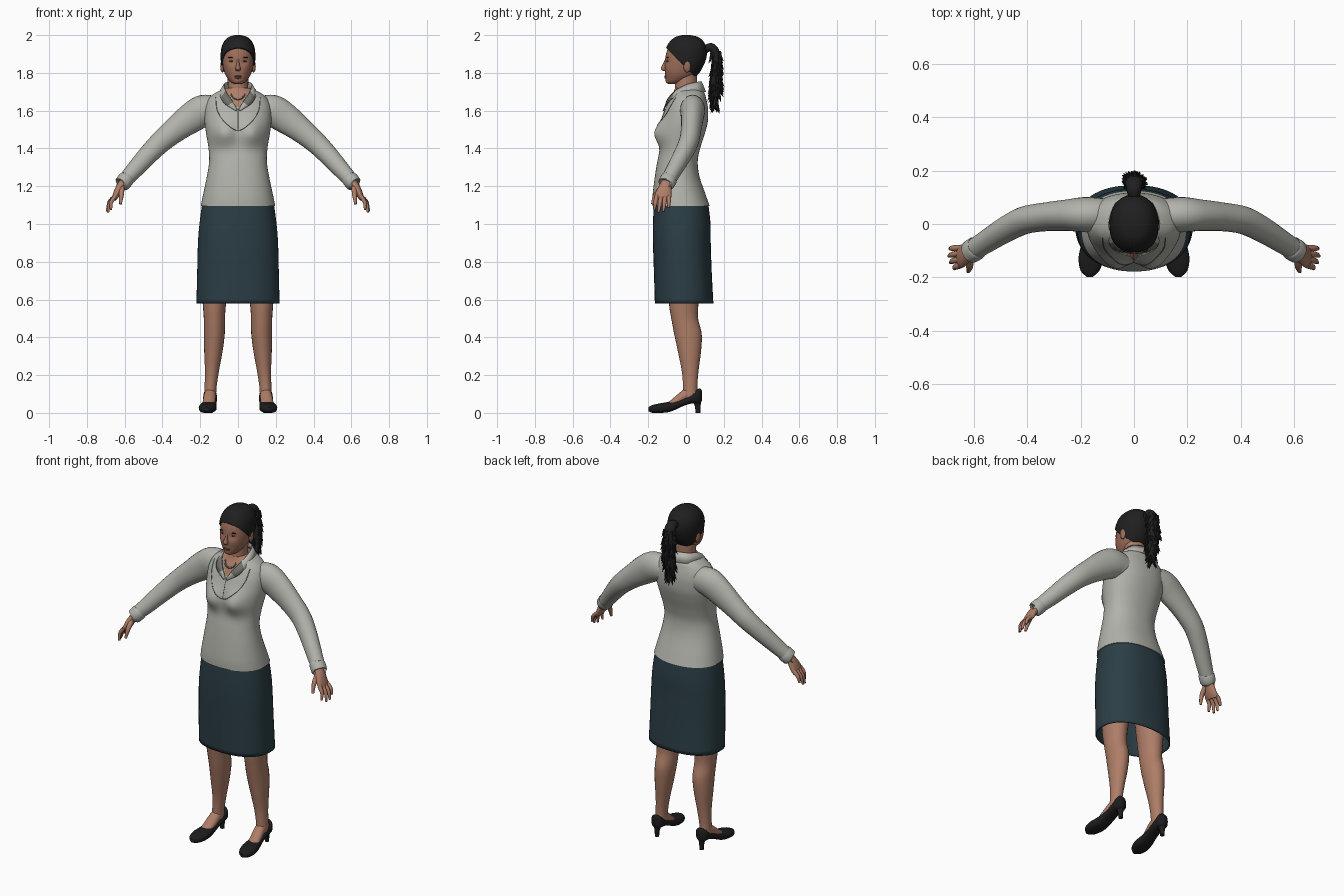
import bpy, bmesh, math, random
from mathutils import Vector, Matrix
from mathutils.bvhtree import BVHTree

if "Cube" in bpy.data.objects:
    bpy.data.objects.remove(bpy.data.objects["Cube"])
random.seed(4)
made = []


def material(name, r, g, b):
    m = bpy.data.materials.new(name)
    m.use_nodes = True
    m.diffuse_color = (r, g, b, 1)
    bsdf = next(k for k in m.node_tree.nodes if k.type == "BSDF_PRINCIPLED")
    bsdf.inputs["Base Color"].default_value = (r, g, b, 1)
    bsdf.inputs["Roughness"].default_value = 0.8
    return m


SKIN = material("skin", .42, .205, .135)
FACE = material("face_skin", .34, .155, .1)
SHIRT = material("pale_grey_knit", .45, .45, .41)
TRIM = material("dark_grey_trim", .16, .16, .15)
SKIRT = material("dark_teal_cloth", .024, .048, .06)
HAIR = material("black_hair", .014, .014, .015)
SHOE = material("black_leather", .012, .012, .013)
LIP = material("lip_brown", .24, .085, .06)


def finish(name, bm, *mats, fix=True):
    if fix:
        bmesh.ops.recalc_face_normals(bm, faces=bm.faces)
    me = bpy.data.meshes.new(name)
    bm.to_mesh(me)
    bm.free()
    for m in mats:
        me.materials.append(m)
    ob = bpy.data.objects.new(name, me)
    bpy.context.collection.objects.link(ob)
    made.append(ob)
    return ob


def spline(points, steps):
    """Smooth curve through tuples of any length."""
    pts = [points[0], *points, points[-1]]
    out = []
    for a, b, c, d in zip(pts, pts[1:], pts[2:], pts[3:]):
        for k in range(steps):
            t = k / steps
            out.append([q + .5 * t * (r - p + t * (2 * p - 5 * q + 4 * r - s + t * (3 * (q - r) + s - p)))
                        for p, q, r, s in zip(a, b, c, d)])
    return out + [list(points[-1])]


def loft(name, rings, *mats, axis=None, up=(1, 0, 0), n=24, steps=5, power=2, side=1):
    """Skin over rings (x, y, z, radius along up, radius across)."""
    rows = spline(rings, steps)
    bm = bmesh.new()
    loops = []
    for i, (x, y, z, ra, rb) in enumerate(rows):
        t = Vector(axis) if axis else (Vector(rows[min(i + 1, len(rows) - 1)][:3])
                                       - Vector(rows[max(i - 1, 0)][:3])).normalized()
        u = (Vector(up) - t * t.dot(Vector(up))).normalized()
        w = t.cross(u)
        loop = []
        for k in range(n):
            c, s = math.cos(math.tau * k / n), math.sin(math.tau * k / n)
            c = math.copysign(abs(c) ** (2 / power), c) * max(ra, .001)
            s = math.copysign(abs(s) ** (2 / power), s) * max(rb, .001)
            p = Vector((x, y, z)) + u * c + w * s
            loop.append(bm.verts.new((p.x * side, p.y, p.z)))
        loops.append(loop)
    for a, b in zip(loops, loops[1:]):
        for k in range(n):
            bm.faces.new((a[k], a[(k + 1) % n], b[(k + 1) % n], b[k]))
    bm.faces.new(loops[0])
    bm.faces.new(loops[-1])
    return finish(name, bm, *mats)


def stack(levels):
    """Levels (z, half width, front y, back y) as upright rings."""
    return [(0, (f + b) / 2, z, w, (b - f) / 2) for z, w, f, b in levels]


def bump(ob, x, z, size, amount):
    """Push the front surface out (or in) around a mirrored pair of spots."""
    for v in ob.data.vertices:
        d = (abs(v.co.x) - x) ** 2 + (v.co.z - z) ** 2
        v.co.y -= amount * math.exp(-d / (2 * size ** 2)) * min(1, max(0, -v.co.y / .08))


def blob(name, at, size, mat):
    bm = bmesh.new()
    bmesh.ops.create_uvsphere(bm, u_segments=16, v_segments=10, radius=1,
                              matrix=Matrix.Translation(at) @ Matrix.Diagonal((*size, 1)))
    return finish(name, bm, mat)


UP = (0, 0, 1)

# Knitted top, with bare skin inside the neck opening
torso = loft("top_body", stack([
    (1.095, .197, -.178, .125), (1.15, .186, -.177, .106), (1.25, .165, -.165, .072),
    (1.33, .153, -.152, .062), (1.4, .156, -.138, .075), (1.48, .169, -.135, .1),
    (1.54, .177, -.13, .115), (1.6, .177, -.113, .117), (1.64, .168, -.096, .112),
    (1.67, .15, -.082, .105), (1.695, .118, -.068, .098), (1.72, .07, -.058, .08)]),
    SHIRT, SKIN, axis=UP, n=72, steps=7, power=2.25)
bump(torso, .075, 1.48, .045, .04)
for p in torso.data.polygons:
    c = p.center
    if c.z > 1.715 or (c.y < 0 and c.z > 1.61 and abs(c.x) < .65 * (c.z - 1.605)):
        p.material_index = 1

surface = BVHTree.FromPolygons([v.co for v in torso.data.vertices],
                               [p.vertices for p in torso.data.polygons])


def cord(name, points, radius, mat):
    """Thin line laid on the front of the top."""
    rings = []
    for x, z in spline(points, 6):
        hit = surface.ray_cast(Vector((x, -1, z)), Vector((0, 1, 0)))[0]
        if hit:
            rings.append((x, hit.y, z, radius, radius))
    loft(name, rings, mat, up=(0, 1, 0), n=6, steps=1)


cord("neckline_seam", [(-.118, 1.67), (-.11, 1.6), (-.07, 1.54), (0, 1.495),
                       (.07, 1.54), (.11, 1.6), (.118, 1.67)], .0022, TRIM)
cord("placket", [(0, 1.61), (0, 1.5)], .002, TRIM)
cord("necklace", [(-.036, 1.69), (-.025, 1.67), (0, 1.66), (.025, 1.67), (.036, 1.69)], .005, TRIM)

# Folded collar
top_edge = [(0, .083, 1.755), (.055, .058, 1.752), (.076, 0, 1.738), (.066, -.06, 1.705),
            (.035, -.1, 1.66), (.004, -.118, 1.608)]
low_edge = [(0, .106, 1.7), (.072, .078, 1.7), (.102, 0, 1.698), (.092, -.074, 1.668),
            (.068, -.104, 1.635), (.01, -.124, 1.6)]
bm = bmesh.new()
pairs = list(zip(spline(top_edge, 4), spline(low_edge, 4)))
flip = lambda p: (-p[0], p[1], p[2])
pairs = [(flip(a), flip(b)) for a, b in pairs[:0:-1]] + pairs
cols = [(bm.verts.new(a), bm.verts.new(b)) for a, b in pairs]
for (a, b), (c, d) in zip(cols, cols[1:]):
    f = bm.faces.new((a, b, d, c))
    f.normal_update()
    mid = f.calc_center_median()
    if f.normal.dot(Vector((mid.x, mid.y, .03))) < 0:
        f.normal_flip()
    f.material_index = int(f.normal.y < -.6 and mid.z > 1.64)
collar = finish("collar", bm, SHIRT, TRIM, fix=False)
mod = collar.modifiers.new("thickness", "SOLIDIFY")
mod.thickness = .006

# Skirt, open below
skirt = loft("skirt", stack([
    (1.107, .19, -.17, .118), (1.0, .204, -.175, .13), (.9, .212, -.175, .131),
    (.75, .216, -.17, .136), (.58, .22, -.165, .145)]), SKIRT, axis=UP, n=56, power=2.3)
bm = bmesh.new()
bm.from_mesh(skirt.data)
hem = [f for f in bm.faces if len(f.verts) > 4 and f.calc_center_median().z < .6]
bmesh.ops.delete(bm, geom=hem, context="FACES_ONLY")
bm.to_mesh(skirt.data)
bm.free()
mod = skirt.modifiers.new("thickness", "SOLIDIFY")
mod.thickness = .006

# Neck and head
loft("neck", [(0, .005, 1.6, .06, .06), (0, 0, 1.69, .054, .057), (0, 0, 1.8, .056, .06)], SKIN, axis=UP)
skull = [(1.742, .016, -.09, -.055), (1.75, .036, -.101, -.02), (1.772, .056, -.108, .03),
         (1.8, .071, -.111, .06), (1.84, .08, -.112, .083), (1.88, .083, -.109, .097),
         (1.92, .08, -.1, .097), (1.955, .067, -.08, .083), (1.98, .042, -.05, .055),
         (1.991, .008, -.012, .012)]
head = loft("head", stack(skull), FACE, axis=UP, n=48, power=2.15)
bump(head, .034, 1.86, .011, -.007)
bump(head, .045, 1.825, .018, .004)
bump(head, 0, 1.752, .014, .004)

# Hair cap, cut along a sloping hairline
cap = loft("hair_cap", stack([(z + .009 * (z - 1.74) / .25, w + .009, f - .008, b + .012)
                              for z, w, f, b in skull]), HAIR, axis=UP, n=48, power=2.15)
bm = bmesh.new()
bm.from_mesh(cap.data)
bmesh.ops.bisect_plane(bm, geom=bm.verts[:] + bm.edges[:] + bm.faces[:], plane_co=(0, -.095, 1.922),
                       plane_no=(0, 1, 1), clear_inner=True)
bm.to_mesh(cap.data)
bm.free()
mod = cap.modifiers.new("thickness", "SOLIDIFY")
mod.thickness = .012

# Ponytail with ragged locks
tail = [(0, .09, 1.915, .02, .02), (0, .13, 1.937, .028, .022), (0, .157, 1.905, .033, .024),
        (0, .163, 1.84, .036, .024), (0, .158, 1.76, .038, .027), (0, .155, 1.69, .034, .025),
        (0, .152, 1.62, .012, .01)]
loft("ponytail", tail, HAIR, n=14)
bm = bmesh.new()
for x, y, z, ra, rb in spline(tail[2:], 14):
    for k in range(2):
        a = random.uniform(0, math.tau)
        out = Vector((math.cos(a), math.sin(a), 0))
        aim = out * random.uniform(.3, .6) - Vector((0, 0, 1))
        at = Vector((x + out.x * ra * .9, y + out.y * rb * .9, z)) + aim * .015
        bmesh.ops.create_cone(bm, segments=5, radius1=.011, radius2=0, depth=.05, cap_ends=True,
                              matrix=Matrix.Translation(at) @ aim.to_track_quat("Z", "Y").to_matrix().to_4x4())
finish("ponytail_locks", bm, HAIR)

# Face
loft("nose", [(0, -.104, 1.875, .006, .006), (0, -.111, 1.845, .008, .013),
              (0, -.116, 1.822, .014, .018), (0, -.108, 1.809, .01, .01)], FACE, axis=UP, n=14)
blob("upper_lip", (0, -.106, 1.782), (.022, .009, .005), LIP)
blob("lower_lip", (0, -.105, 1.774), (.019, .009, .006), LIP)

for s, label in ((1, "left_"), (-1, "right_")):
    blob(label + "eye", (s * .034, -.094, 1.862), (.013, .007, .005), TRIM)
    blob(label + "pupil", (s * .034, -.099, 1.862), (.005, .004, .005), HAIR)
    blob(label + "brow", (s * .036, -.097, 1.881), (.018, .007, .003), HAIR)
    blob(label + "ear", (s * .083, .006, 1.835), (.011, .019, .033), FACE)

    # Sleeve and cuff
    across = dict(up=(0, 1, 0), side=s)
    loft(label + "sleeve", [
        (.1, .035, 1.6, .06, .07), (.18, .035, 1.6, .066, .084), (.25, .033, 1.56, .059, .08),
        (.33, .027, 1.5, .054, .067), (.41, .014, 1.433, .052, .058), (.48, -.02, 1.362, .048, .052),
        (.56, -.07, 1.273, .042, .044), (.612, -.103, 1.217, .039, .037)], SHIRT, **across)
    loft(label + "cuff", [(.588, -.088, 1.243, .041, .04), (.592, -.091, 1.238, .045, .043),
                          (.614, -.105, 1.212, .044, .042), (.617, -.107, 1.209, .037, .035)],
         SHIRT, steps=2, **across)

    # Hand
    loft(label + "palm", [(.6, -.097, 1.23, .027, .022), (.625, -.11, 1.195, .034, .021),
                          (.645, -.12, 1.155, .044, .018), (.657, -.124, 1.13, .04, .012)], SKIN, **across)
    for finger, base_y, tip in (("index", -.155, (.672, -.168, 1.075)), ("middle", -.132, (.688, -.145, 1.062)),
                                ("ring", -.11, (.694, -.12, 1.066)), ("little", -.09, (.69, -.092, 1.085))):
        root = Vector((.65, base_y, 1.148))
        mid = root.lerp(Vector(tip), .5) + Vector((.01, 0, .003))
        loft(label + finger + "_finger", [(*root, .012, .012), (*mid, .011, .01), (*tip, .006, .006)],
             SKIN, n=10, **across)
    loft(label + "thumb", [(.615, -.122, 1.2, .014, .016), (.617, -.16, 1.155, .013, .013),
                           (.622, -.178, 1.105, .007, .007)], SKIN, n=10, **across)

    # Leg and foot
    loft(label + "leg", [
        (.12, -.01, .75, .08, .09), (.125, -.012, .58, .062, .078), (.125, -.007, .5, .056, .071),
        (.125, .01, .42, .055, .073), (.13, .018, .33, .049, .062), (.138, .022, .22, .037, .044),
        (.145, .022, .14, .032, .038), (.148, .022, .08, .032, .04)], SKIN, axis=UP, side=s)
    forward = dict(axis=(0, -1, 0), side=s)
    loft(label + "foot", [(.148, .05, .1, .026, .03), (.148, 0, .094, .031, .036), (.153, -.05, .062, .033, .031),
                          (.158, -.09, .038, .032, .022), (.162, -.14, .025, .025, .014)], SKIN, **forward)

    # Court shoe: x, y, bottom, top, half width
    shoe = [(.148, .085, .065, .115, .01), (.148, .07, .05, .13, .033), (.148, .03, .05, .1, .037),
            (.15, -.02, .034, .074, .037), (.156, -.08, .007, .06, .043), (.161, -.13, 0, .052, .047),
            (.165, -.175, 0, .042, .035), (.166, -.199, .008, .03, .01)]
    loft(label + "shoe", [(x, y, (lo + hi) / 2, w, (hi - lo) / 2) for x, y, lo, hi, w in shoe],
         SHOE, power=2.5, **forward)
    loft(label + "heel", [(.148, .055, .08, .028, .026), (.148, .062, .035, .014, .016),
                          (.148, .064, 0, .012, .013)], SHOE, axis=UP, side=s, n=14)

# Smooth shading with crisp edges
bpy.ops.object.select_all(action="DESELECT")
for ob in made:
    ob.select_set(True)
bpy.context.view_layer.objects.active = made[0]
bpy.ops.object.shade_smooth_by_angle(angle=math.radians(50))
